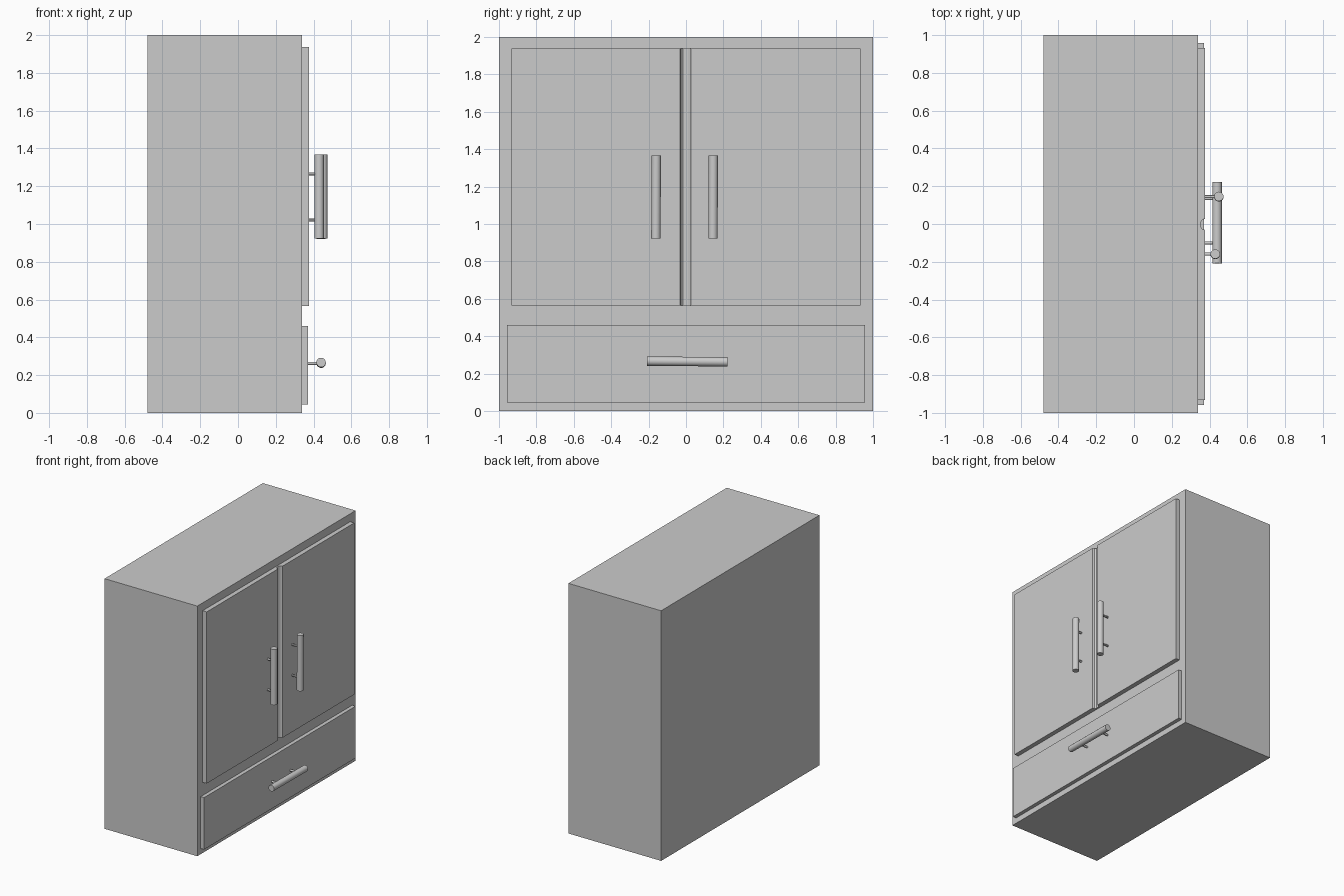
import bpy, bmesh
from mathutils import Vector

if "Cube" in bpy.data.objects:
    bpy.data.objects.remove(bpy.data.objects["Cube"])


def prism(name, outline, z0, z1):
    # extrude an (x, y) outline upward
    bm = bmesh.new()
    face = bm.faces.new([bm.verts.new((x, y, z0)) for x, y in outline])
    ext = bmesh.ops.extrude_face_region(bm, geom=[face])
    for v in ext["geom"]:
        if isinstance(v, bmesh.types.BMVert):
            v.co.z = z1
    bmesh.ops.recalc_face_normals(bm, faces=bm.faces)
    me = bpy.data.meshes.new(name)
    bm.to_mesh(me)
    bm.free()
    ob = bpy.data.objects.new(name, me)
    bpy.context.collection.objects.link(ob)
    return ob


def box(name, x0, x1, y0, y1, z0, z1):
    return prism(name, [(x0, y0), (x1, y0), (x1, y1), (x0, y1)], z0, z1)


def rod(name, a, b, radius, sides):
    a, b = Vector(a), Vector(b)
    bpy.ops.mesh.primitive_cylinder_add(vertices=sides, radius=radius,
                                        depth=(b - a).length, location=(a + b) / 2)
    ob = bpy.context.object
    ob.name = name
    ob.rotation_euler = (b - a).to_track_quat('Z', 'Y').to_euler()
    bpy.ops.object.shade_smooth_by_angle()
    return ob


def handle(name, a, b, posts, face_x):
    # grip bar with two thin posts running back to the panel
    rod(name + "_bar", a, b, 0.025, 20)
    for i, (y, z) in enumerate(posts):
        rod(f"{name}_post_{i + 1}", (face_x - 0.01, y, z), (a[0], y, z), 0.008, 12)


# cabinet carcass
box("cabinet_body", -0.48, 0.34, -1, 1, 0, 2)

# double door panel with a rounded groove down the middle
door_x = 0.376
groove = [(door_x, 0.028), (0.361, 0.022), (0.353, 0.01),
          (0.353, -0.015), (0.361, -0.026), (door_x, -0.031)]
prism("double_doors",
      [(0.335, -0.932), (door_x, -0.932)] + groove[::-1]
      + [(door_x, 0.932), (0.335, 0.932)], 0.565, 1.937)

# drawer front
drawer_x = 0.37
box("drawer_front", 0.335, drawer_x, -0.957, 0.957, 0.045, 0.46)

# door handles
for side, x, y in (("left", 0.43, -0.16), ("right", 0.449, 0.145)):
    handle(side + "_door_handle", (x, y - 0.001, 0.922), (x, y + 0.001, 1.367),
           [(y, 1.02), (y, 1.265)], door_x)

# drawer handle
handle("drawer_handle", (0.44, -0.208, 0.267), (0.44, 0.222, 0.263),
       [(-0.1, 0.262), (0.135, 0.262)], drawer_x)
